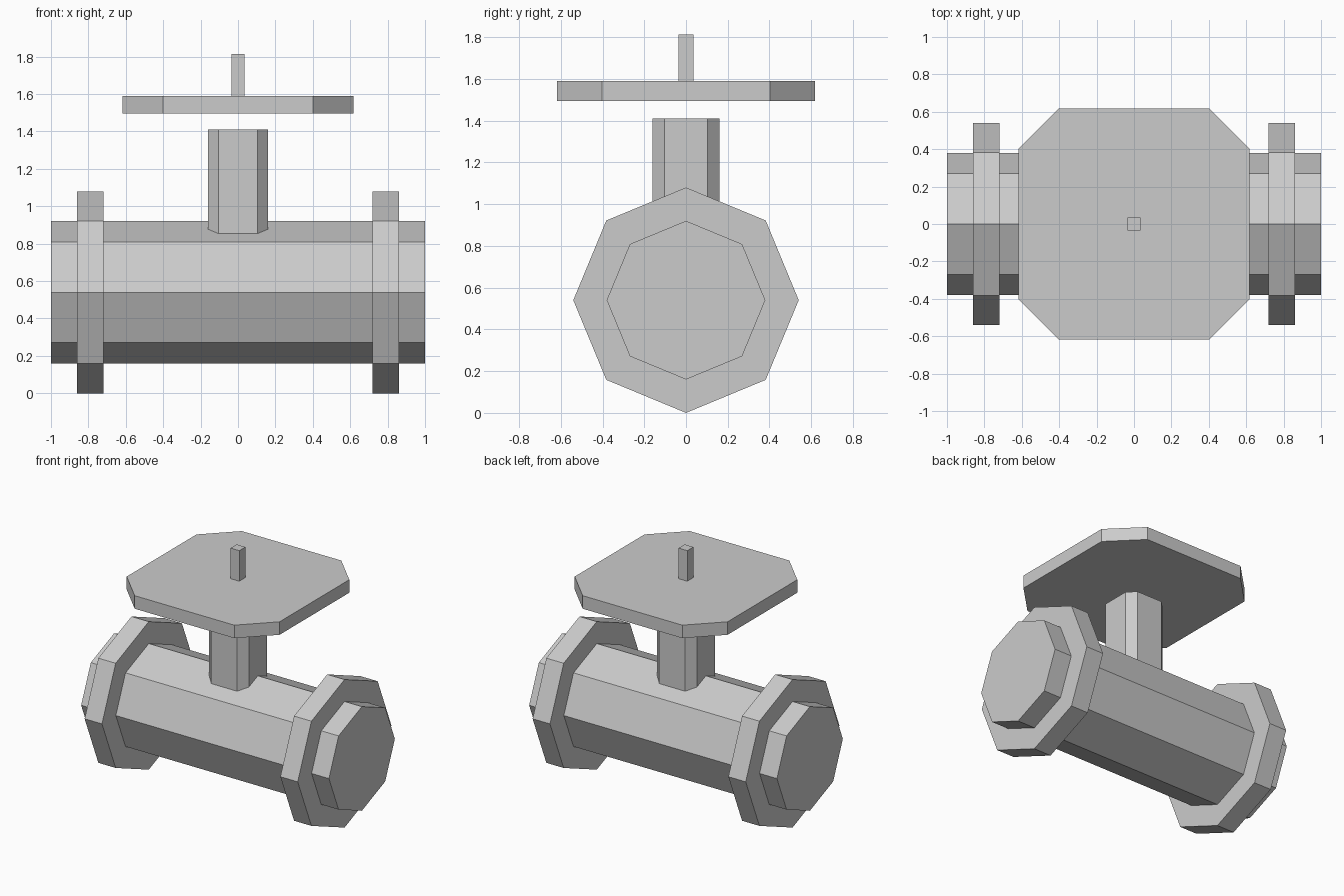
import bpy, bmesh, math
from mathutils import Matrix

if "Cube" in bpy.data.objects:
    bpy.data.objects.remove(bpy.data.objects["Cube"])

grey = bpy.data.materials.new("plain grey")
grey.diffuse_color = (0.6, 0.6, 0.6, 1)
grey.use_nodes = True
grey.node_tree.nodes["Principled BSDF"].inputs["Base Color"].default_value = grey.diffuse_color


def finish(name, bm):
    bmesh.ops.recalc_face_normals(bm, faces=bm.faces)
    mesh = bpy.data.meshes.new(name)
    bm.to_mesh(mesh)
    bm.free()
    mesh.materials.append(grey)
    bpy.context.collection.objects.link(bpy.data.objects.new(name, mesh))


def prism(name, points, start, end, matrix=Matrix()):
    """Extrude a closed outline along z, then place it."""
    bm = bmesh.new()
    low = [bm.verts.new((x, y, start)) for x, y in points]
    high = [bm.verts.new((x, y, end)) for x, y in points]
    bm.faces.new(low)
    bm.faces.new(high)
    n = len(points)
    for i in range(n):
        j = (i + 1) % n
        bm.faces.new((low[i], low[j], high[j], high[i]))
    bm.transform(matrix)
    finish(name, bm)


def octagon(r):
    return [(r * math.cos(i * math.pi / 4), r * math.sin(i * math.pi / 4)) for i in range(8)]


def cut_square(h, c):
    return [(h, -c), (h, c), (c, h), (-c, h), (-h, c), (-h, -c), (-c, -h), (c, -h)]


# Pipe and flanges lie along x
along_x = Matrix.Translation((0, 0, 0.54)) @ Matrix.Rotation(math.pi / 2, 4, 'Y')
prism("pipe", octagon(0.38), -1, 1, along_x)
prism("left_flange", octagon(0.54), -0.86, -0.72, along_x)
prism("right_flange", octagon(0.54), 0.72, 0.86, along_x)

# Bonnet rising out of the pipe, with the hand wheel and spindle above
prism("bonnet", cut_square(0.16, 0.104), 0.8, 1.41)
prism("hand_wheel", cut_square(0.617, 0.402), 1.495, 1.59)
s = 0.035
prism("spindle", [(s, -s), (s, s), (-s, s), (-s, -s)], 1.59, 1.813)
